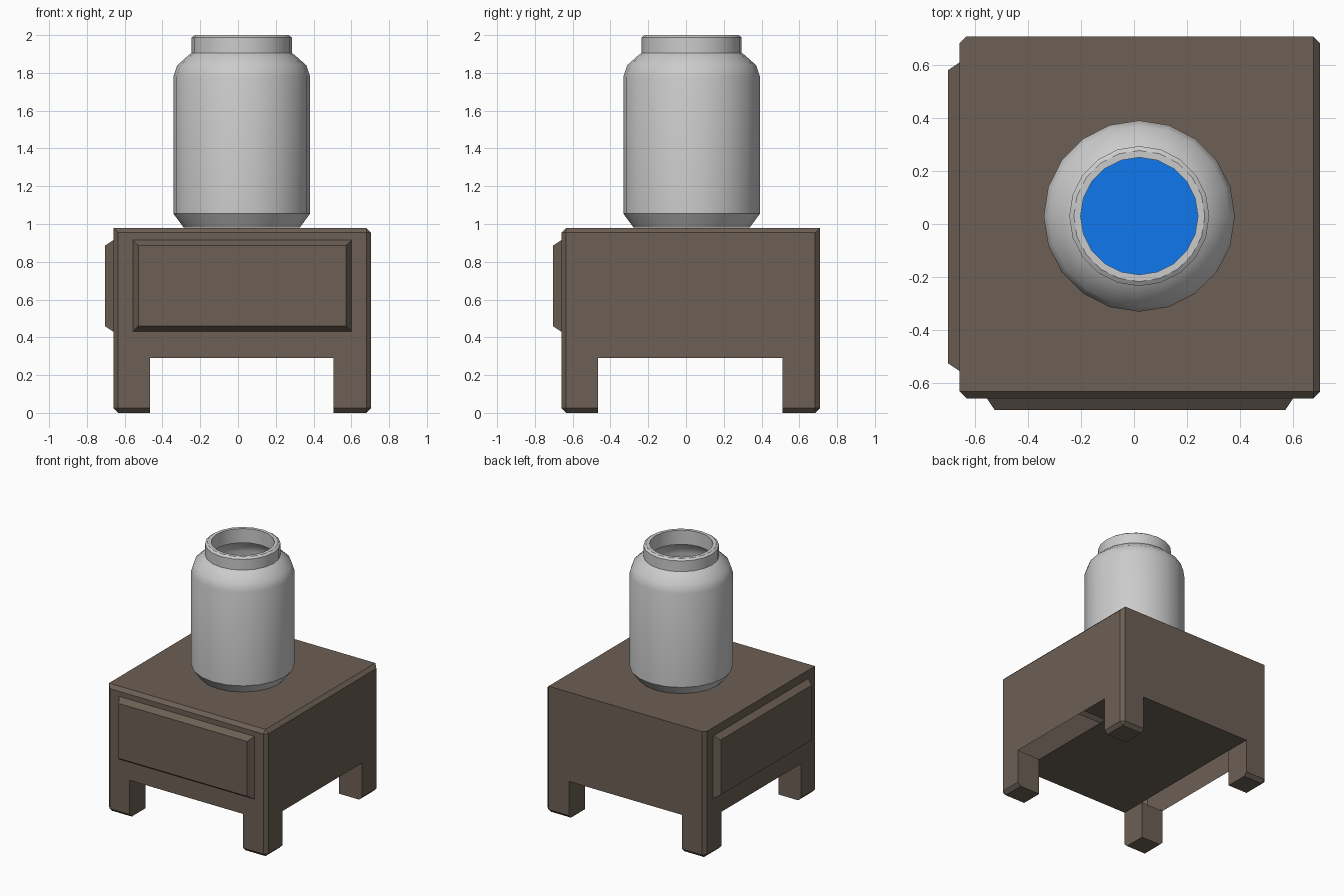
import bpy, bmesh, math

if "Cube" in bpy.data.objects:
    bpy.data.objects.remove(bpy.data.objects["Cube"])

def material(name, rgb):
    m = bpy.data.materials.new(name)
    m.diffuse_color = (*rgb, 1)
    m.use_nodes = True
    m.node_tree.nodes["Principled BSDF"].inputs["Base Color"].default_value = m.diffuse_color
    return m

wood = material("dark_wood", (0.15, 0.115, 0.09))
blue = material("blue_liquid", (0.005, 0.19, 0.85))

def finish(bm, name, mat=None, smooth=None, recalc=True):
    if recalc:
        bmesh.ops.recalc_face_normals(bm, faces=bm.faces)
    me = bpy.data.meshes.new(name)
    bm.to_mesh(me)
    bm.free()
    if smooth:
        me.shade_smooth()
        me.set_sharp_from_angle(angle=math.radians(smooth))
    ob = bpy.data.objects.new(name, me)
    bpy.context.collection.objects.link(ob)
    if mat:
        me.materials.append(mat)
    return ob

# Stand: hollow cabinet shell with four corner legs
X = (-0.66, -0.465, 0.505, 0.705)
Y = (-0.66, -0.465, 0.51, 0.71)
H, TOP = 0.29, 0.98
bm = bmesh.new()
cache = {}

def v(i, j, z):
    key = (i, j, z)
    if key not in cache:
        cache[key] = bm.verts.new((X[i], Y[j], z))
    return cache[key]

def face(*keys):
    bm.faces.new([v(*k) for k in keys])

# side walls, each with a cut-out between its legs
outline = ((0, 0), (1, 0), (1, H), (2, H), (2, 0), (3, 0), (3, TOP), (0, TOP))
for s in (0, 3):
    face(*[(k, s, z) for k, z in outline])
    face(*[(s, k, z) for k, z in outline])
face((0, 0, TOP), (3, 0, TOP), (3, 3, TOP), (0, 3, TOP))
# underside, open along the left and right edges
face(*[(1, j, H) for j in range(4)], *[(2, j, H) for j in (3, 2, 1, 0)])
# leg soles and inner faces
for a, b in ((0, 1), (3, 2)):
    for c, d in ((0, 1), (3, 2)):
        face((a, c, 0), (b, c, 0), (b, d, 0), (a, d, 0))
        face((b, c, 0), (b, d, 0), (b, d, H), (b, c, H))
        face((a, d, 0), (b, d, 0), (b, d, H), (a, d, H))
bmesh.ops.recalc_face_normals(bm, faces=bm.faces)

# chamfer the corners, front and right top edges and outer leg soles
edges = []
for e in bm.edges:
    p, q = (w.co for w in e.verts)
    same = lambda ax, val: abs(p[ax] - val) < 1e-4 and abs(q[ax] - val) < 1e-4
    sx, sy = same(0, X[0]) or same(0, X[3]), same(1, Y[0]) or same(1, Y[3])
    front_right = same(1, Y[0]) or same(0, X[3])
    if (sx and sy) or (same(2, TOP) and front_right) or (same(2, 0) and (sx or sy)):
        edges.append(e)
bmesh.ops.bevel(bm, geom=edges, offset=0.026, segments=1, affect='EDGES')
finish(bm, "cabinet_stand", wood)

# Raised panels on the front and left sides
def panel(name, lo, hi, place):
    bm = bmesh.new()
    rings = []
    for inset, depth in ((0, 0), (0.03, 0.045)):
        a, b, c, d = lo + inset, hi - inset, 0.43 + inset, 0.915 - inset
        rings.append([bm.verts.new(place(u, -0.66 - depth, z))
                      for u, z in ((a, c), (b, c), (b, d), (a, d))])
    for i in range(4):
        k = (i + 1) % 4
        bm.faces.new((rings[0][i], rings[0][k], rings[1][k], rings[1][i]))
    bm.faces.new(rings[1])
    ob = finish(bm, name, wood)
    # face outwards
    f = ob.data.polygons[4]
    if f.normal.x + f.normal.y > 0:
        ob.data.flip_normals()

panel("front_panel", -0.557, 0.602, lambda u, d, z: (u, d, z))
panel("left_panel", -0.557, 0.612, lambda u, d, z: (d, u, z))

# Jar and contents are turned profiles
def lathe(name, profile, mat=None, sides=20):
    bm = bmesh.new()
    vs = [bm.verts.new((0, r, z)) for r, z in profile]
    es = [bm.edges.new(pair) for pair in zip(vs, vs[1:])]
    bmesh.ops.spin(bm, geom=vs + es, cent=(0, 0, 0), axis=(0, 0, 1),
                   angle=math.tau, steps=sides)
    bmesh.ops.remove_doubles(bm, verts=bm.verts, dist=1e-4)
    ob = finish(bm, name, mat, smooth=35)
    ob.location = (0.02, 0.03, 0)

lathe("jar", [(0, 0.982), (0.308, 0.982), (0.362, 1.055), (0.362, 1.78),
              (0.342, 1.84), (0.28, 1.895), (0.265, 1.905), (0.265, 1.988),
              (0.248, 2.0), (0.222, 2.0), (0.222, 1.89), (0.265, 1.87),
              (0.32, 1.825), (0.338, 1.77), (0.338, 1.07), (0.29, 1.005), (0, 1.005)])
lathe("jar_liquid", [(0, 1.01), (0.288, 1.01), (0.334, 1.075), (0.334, 1.45), (0, 1.45)], blue)
